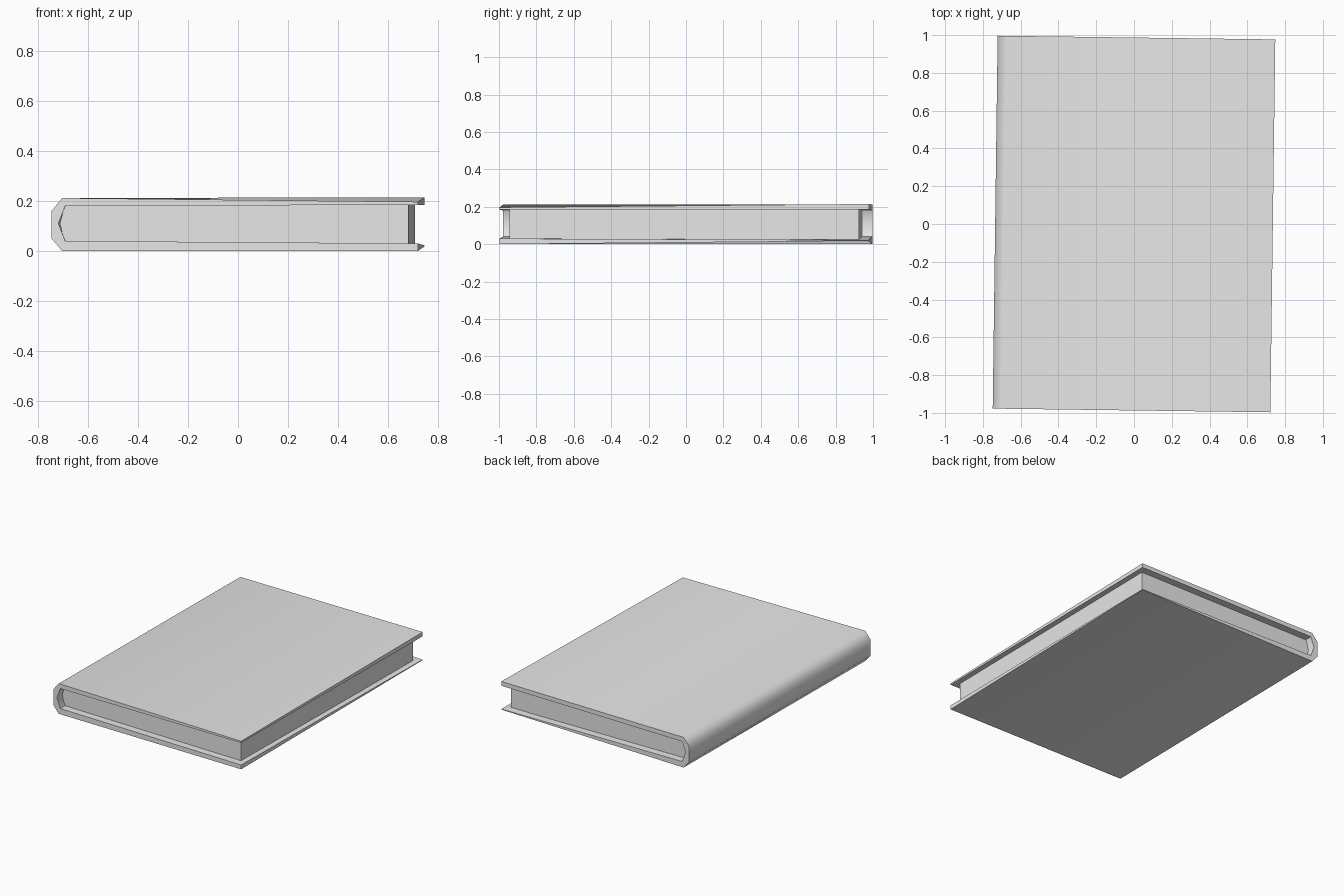
import bpy
import bmesh
import math

cube = bpy.data.objects.get("Cube")
if cube:
    bpy.data.objects.remove(cube, do_unlink=True)

grey = bpy.data.materials.new("plain_grey")
grey.use_nodes = True
COLOUR = (0.8, 0.8, 0.8, 1)
grey.diffuse_color = COLOUR
grey.node_tree.nodes["Principled BSDF"].inputs["Base Color"].default_value = COLOUR

TURN = math.radians(-0.76)  # the book lies slightly askew


def extrude_profile(name, profile, half_length, warp=None):
    """Extrude an x-z outline along y; warp maps (point, end) to a new height."""
    warp = warp or {}
    bm = bmesh.new()
    ends = []
    for end, y in (("front", -half_length), ("back", half_length)):
        ends.append([bm.verts.new((x, y, warp.get((i, end), z)))
                     for i, (x, z) in enumerate(profile)])
    front, back = ends
    bm.faces.new(front)
    bm.faces.new(back[::-1])
    for i in range(len(profile)):
        j = (i + 1) % len(profile)
        bm.faces.new((front[i], back[i], back[j], front[j]))
    bmesh.ops.recalc_face_normals(bm, faces=bm.faces)
    bmesh.ops.triangulate(bm, faces=[f for f in bm.faces if len(f.verts) > 4])
    mesh = bpy.data.meshes.new(name)
    bm.to_mesh(mesh)
    bm.free()
    mesh.materials.append(grey)
    obj = bpy.data.objects.new(name, mesh)
    bpy.context.collection.objects.link(obj)
    obj.rotation_euler.z = TURN
    bpy.ops.object.select_all(action="DESELECT")
    obj.select_set(True)
    bpy.context.view_layer.objects.active = obj
    bpy.ops.object.shade_smooth_by_angle(angle=math.radians(55))
    return obj


# Cover: two boards joined by a chamfered spine
cover_outline = [
    (0.735, 0.212), (-0.692, 0.212), (-0.735, 0.16),
    (-0.735, 0.05), (-0.692, 0.0), (0.735, 0.0),
    (0.735, 0.035), (-0.68, 0.04), (-0.707, 0.11),
    (-0.68, 0.18), (0.735, 0.185),
]
# Board corners at the open edge are worn thin
worn_corners = {
    (0, "front"): 0.197, (0, "back"): 0.215,
    (5, "back"): 0.018, (6, "back"): 0.022, (6, "front"): 0.03,
}
extrude_profile("cover", cover_outline, 0.987, worn_corners)

# Page block, set in from the cover edges
page_outline = [(0.697, 0.19), (-0.68, 0.19), (-0.702, 0.11),
                (-0.68, 0.025), (0.697, 0.025)]
extrude_profile("page_block", page_outline, 0.935)
